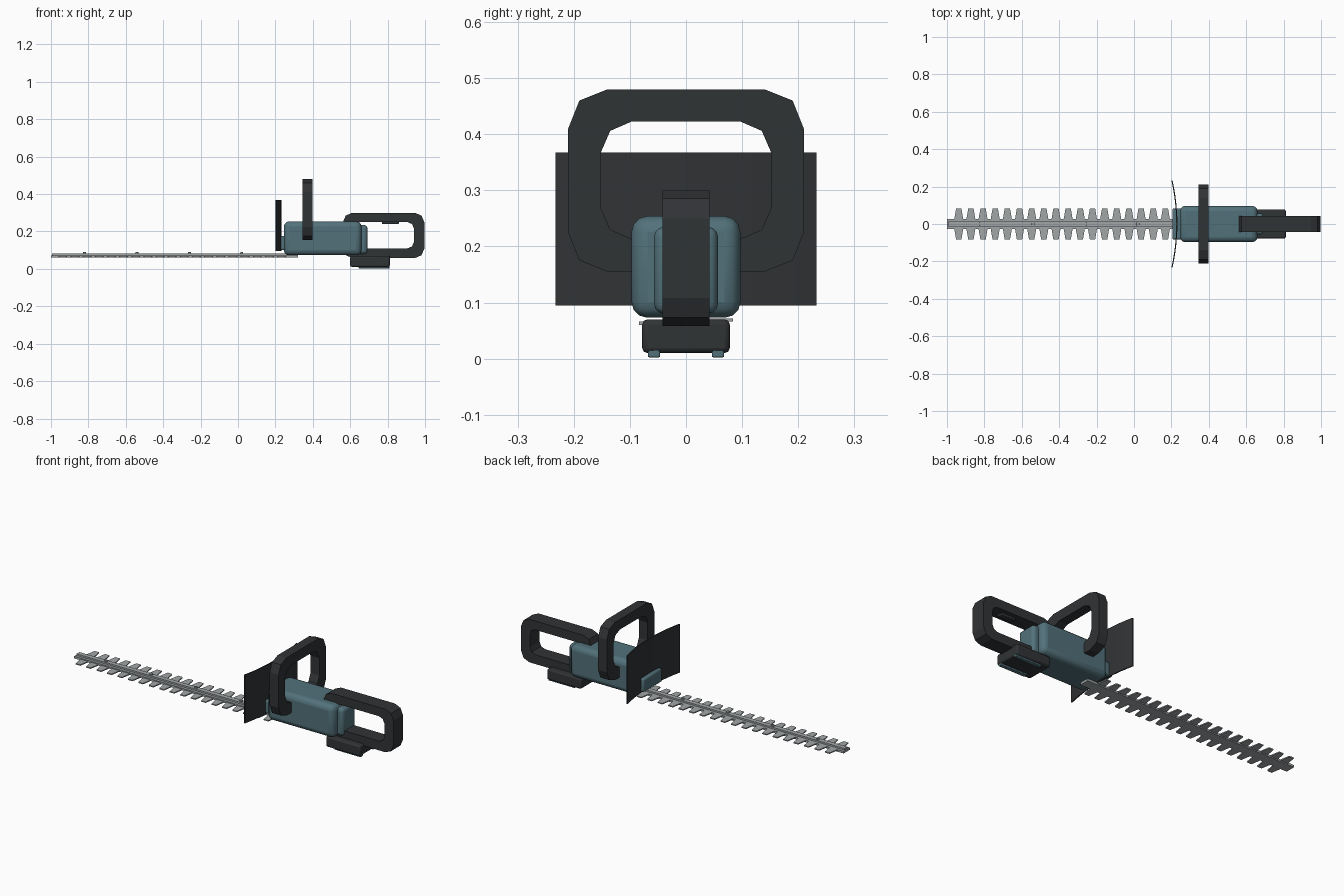
import bpy, bmesh, math
from mathutils import Vector

if "Cube" in bpy.data.objects:
    bpy.data.objects.remove(bpy.data.objects["Cube"])


def material(name, r, g, b):
    m = bpy.data.materials.new(name)
    m.diffuse_color = (r, g, b, 1)
    m.use_nodes = True
    m.node_tree.nodes["Principled BSDF"].inputs["Base Color"].default_value = m.diffuse_color
    return m


TEAL = material("teal_casing", 0.085, 0.165, 0.195)
DARK = material("dark_plastic", 0.03, 0.033, 0.036)
STEEL = material("steel", 0.36, 0.38, 0.39)


def finish(name, bm, mat, bevel=0, segments=2):
    bmesh.ops.recalc_face_normals(bm, faces=bm.faces)
    me = bpy.data.meshes.new(name)
    bm.to_mesh(me)
    bm.free()
    ob = bpy.data.objects.new(name, me)
    bpy.context.collection.objects.link(ob)
    me.materials.append(mat)
    if bevel:
        b = ob.modifiers.new("bevel", "BEVEL")
        b.width, b.segments = bevel, segments
        bpy.context.view_layer.objects.active = ob
        ob.select_set(True)
        bpy.ops.object.shade_smooth_by_angle(angle=math.radians(25))
        ob.select_set(False)
    return ob


def box(name, x, y, z, mat, bevel=0, segments=2):
    bm = bmesh.new()
    bmesh.ops.create_cube(bm, size=1)
    for v in bm.verts:
        v.co = Vector([(r[0] + r[1]) / 2 + c * (r[1] - r[0]) for r, c in zip((x, y, z), v.co)])
    return finish(name, bm, mat, bevel, segments)


def corner_loop(cx, cz, w, h, c, k):
    """Rectangle outline whose corners are cut in two facets."""
    quarter = [(w, h - c), (w - k, h - k), (w - c, h)]
    pts = quarter + [(-a, b) for a, b in quarter[::-1]]
    pts += [(-a, -b) for a, b in quarter] + [(a, -b) for a, b in quarter[::-1]]
    return [(cx + a, cz + b) for a, b in pts]


def ring(name, outer, inner, half, place, mat):
    """Closed handle: outline band extruded to +-half and mapped by place(u, v, d)."""
    bm = bmesh.new()
    loops = [[bm.verts.new(place(u, v, d)) for u, v in pts]
             for pts, d in ((outer, -half), (outer, half), (inner, half), (inner, -half))]
    n = len(outer)
    for a in range(4):
        p, q = loops[a], loops[(a + 1) % 4]
        for i in range(n):
            j = (i + 1) % n
            bm.faces.new((p[i], p[j], q[j], q[i]))
    return finish(name, bm, mat)


def prism(bm, pts, z0, z1):
    lo = [bm.verts.new((x, y, z0)) for x, y in pts]
    hi = [bm.verts.new((x, y, z1)) for x, y in pts]
    bm.faces.new(lo)
    bm.faces.new(hi)
    for i in range(len(pts)):
        j = (i + 1) % len(pts)
        bm.faces.new((lo[i], lo[j], hi[j], hi[i]))


# Motor casing, rear block and front neck
box("motor_casing", (0.245, 0.66), (-0.097, 0.097), (0.073, 0.254), TEAL, 0.028, 3)
box("rear_block", (0.62, 0.692), (-0.057, 0.057), (0.08, 0.235), TEAL, 0.018, 3)
box("front_neck", (0.205, 0.27), (-0.083, 0.083), (0.1, 0.175), TEAL, 0.008)

# Battery with two runners beneath
box("battery", (0.6, 0.812), (-0.078, 0.078), (0.01, 0.07), DARK, 0.009)
for side, y in (("left", -0.057), ("right", 0.057)):
    box("battery_runner_" + side, (0.645, 0.81), (y - 0.011, y + 0.011), (0.002, 0.02), TEAL, 0.003)

# Front loop handle, across the casing
ring("front_handle", corner_loop(0, 0.3175, 0.21, 0.1625, 0.07, 0.02),
     corner_loop(0, 0.318, 0.152, 0.105, 0.056, 0.017), 0.0275,
     lambda u, v, d: (0.372 + d, u, v), DARK)

# Rear loop handle, along the tool
ring("rear_handle", corner_loop(0.7785, 0.179, 0.2175, 0.121, 0.05, 0.015),
     corner_loop(0.7785, 0.18, 0.162, 0.07, 0.034, 0.01), 0.042,
     lambda u, v, d: (u, d, v), DARK)
box("trigger", (0.77, 0.86), (-0.018, 0.018), (0.239, 0.262), DARK, 0.004)

# Curved hand guard
bm = bmesh.new()
N = 12
arc = []
for i in range(N + 1):
    t = -1 + 2 * i / N
    arc.append((0.226 - 0.026 * t * t, 0.233 * t))
prism(bm, arc + [(x + 0.006, y) for x, y in arc[::-1]], 0.095, 0.367)
finish("hand_guard", bm, DARK)

# Two stacked cutter blades, each with tapered teeth
for name, z0, z1, side in (("lower_blade", 0.060, 0.066, -1), ("upper_blade", 0.066, 0.072, 1)):
    bm = bmesh.new()
    prism(bm, [(-1, -0.028), (0.32, -0.028), (0.32, 0.028), (-1, 0.028)], z0, z1)
    for i in range(19):
        x = -0.937 + 0.065 * i
        prism(bm, [(x - 0.024, side * 0.026), (x + 0.024, side * 0.026),
                   (x + 0.014, side * 0.084), (x - 0.014, side * 0.084)], z0, z1)
    finish(name, bm, STEEL)

# Central guide bar and its bolts
box("guide_bar", (-0.995, 0.32), (-0.013, 0.013), (0.07, 0.081), STEEL)
for i in range(4):
    bm = bmesh.new()
    bmesh.ops.create_cone(bm, cap_ends=True, segments=10, radius1=0.009, radius2=0.008, depth=0.012)
    bmesh.ops.translate(bm, verts=bm.verts, vec=(-0.82 + 0.28 * i, 0, 0.083))
    finish(f"bar_bolt_{i + 1}", bm, STEEL)
